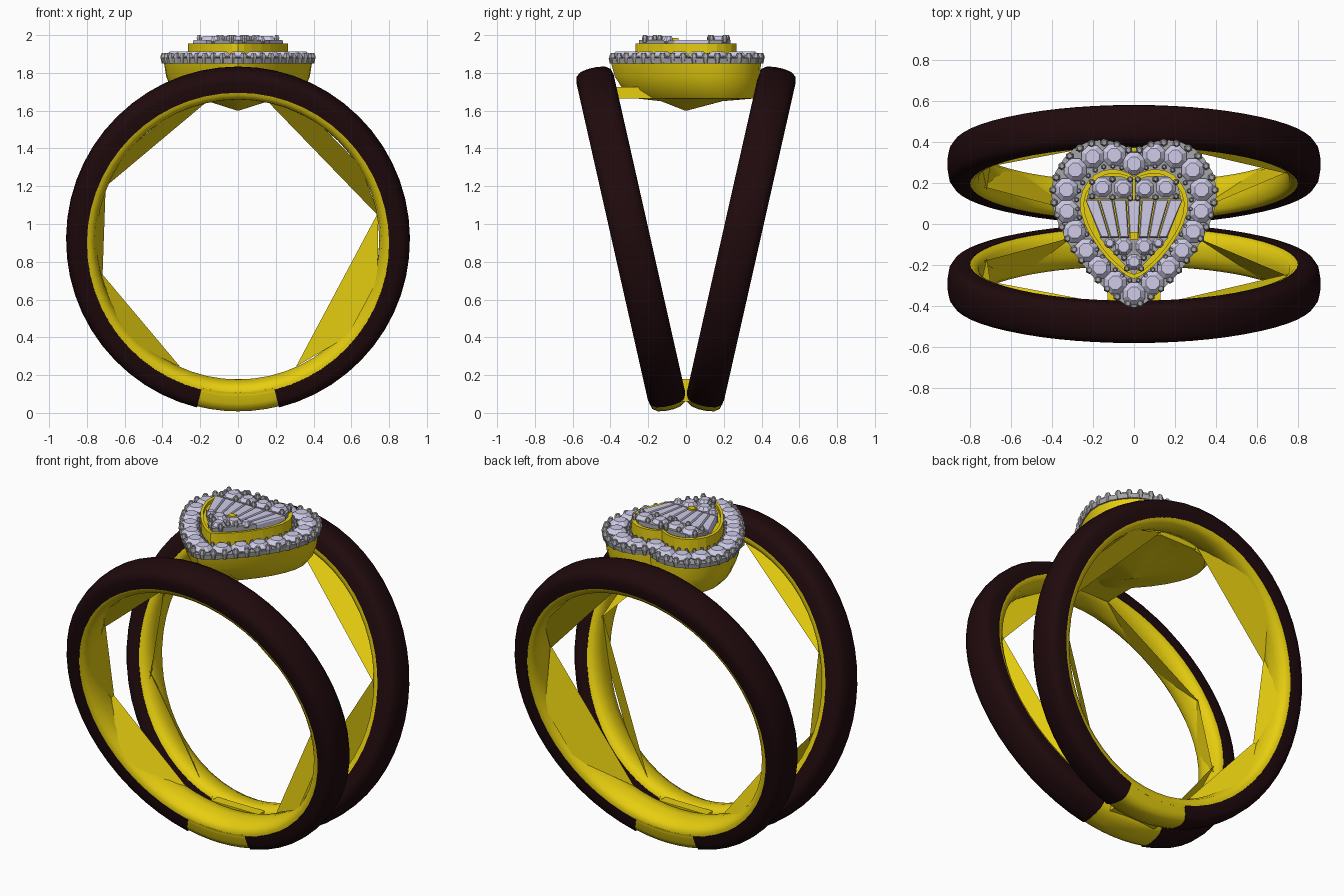
import bpy, bmesh, math
from mathutils import Vector

if "Cube" in bpy.data.objects:
    bpy.data.objects.remove(bpy.data.objects["Cube"])

def mat(name, rgb):
    m = bpy.data.materials.new(name)
    m.diffuse_color = (*rgb, 1)
    m.use_nodes = True
    m.node_tree.nodes["Principled BSDF"].inputs["Base Color"].default_value = m.diffuse_color
    return m

GOLD = mat("gold", (0.80, 0.62, 0.005))
DARK = mat("dark_enamel", (0.014, 0.003, 0.004))
GEM = mat("gem", (0.62, 0.60, 0.80))
GREY = mat("setting_grey", (0.38, 0.38, 0.40))

def finish(name, bm, material, smooth=None):
    bmesh.ops.recalc_face_normals(bm, faces=bm.faces)
    me = bpy.data.meshes.new(name)
    bm.to_mesh(me)
    bm.free()
    me.materials.append(material)
    if smooth:
        me.shade_smooth()
        me.set_sharp_from_angle(angle=math.radians(smooth))
    ob = bpy.data.objects.new(name, me)
    bpy.context.collection.objects.link(ob)
    return ob

def loft(bm, rings, loop=False):
    """Skin a stack of closed outlines; cap the ends unless it loops."""
    vs = [[bm.verts.new(p) for p in r] for r in rings]
    n = len(vs[0])
    for a, b in zip(vs, vs[1:] + vs[:1] if loop else vs[1:]):
        for i in range(n):
            j = (i + 1) % n
            bm.faces.new((a[i], a[j], b[j], b[i]))
    if not loop:
        bm.faces.new(vs[0])
        bm.faces.new(vs[-1])

def lathe(bm, x, y, profile, n=8):
    loft(bm, [[(x + r * math.cos(math.tau * (i + .5) / n),
                y + r * math.sin(math.tau * (i + .5) / n), z)
               for i in range(n)] for r, z in profile])

def round_gem(bm, x, y, z, r):
    lathe(bm, x, y, [(r * .35, z - .03), (r, z - .006), (r, z), (r * .6, z + .022)])

def box(bm, x0, x1, y0, y1, z0, z1):
    loft(bm, [[(x0, y0, z), (x1, y0, z), (x1, y1, z), (x0, y1, z)] for z in (z0, z1)])

# ---- the two tilted bands ----
TILT = math.radians(12.7)
def band_point(side, deg, r, v):
    a = math.radians(deg)
    h = 1.023 * r * math.sin(a)
    return (r * math.cos(a),
            side * (.29 + v * math.cos(TILT) + h * math.sin(TILT)),
            .918 + h * math.cos(TILT) - v * math.sin(TILT))

def band(name, side, profile, a0, a1, n, material):
    full = a1 - a0 >= 360
    bm = bmesh.new()
    loft(bm, [[band_point(side, a0 + (a1 - a0) * i / n, r, v) for r, v in profile]
              for i in range(n if full else n + 1)], full)
    finish(name, bm, material, 40)

def sym(half):
    return half + [(r, -v) for r, v in reversed(half)]

outer = sym([(.80, .098), (.855, .101), (.885, .092), (.903, .066), (.91, .025)])
shank = sym([(.79, .095), (.85, .097), (.88, .088), (.898, .062), (.905, .022)])
liner = sym([(.81, .096), (.785, .094), (.76, .075), (.748, .025)])
# flat panels cutting across the inside of the bands: (start angle, end angle)
CHORDS = [(8, 80), (100, 160), (158, 198), (194, 246), (-66, 10)]

for side, tag in ((-1, "front"), (1, "back")):
    band(tag + "_band_enamel", side, outer, -76, 256, 52, DARK)
    band(tag + "_band_shank", side, shank, -104.5, -75.5, 6, GOLD)
    band(tag + "_band_liner", side, liner, 0, 360, 56, GOLD)
    bm = bmesh.new()
    for a, b in CHORDS:
        d = (b - a) / 3
        bm.faces.new([bm.verts.new(band_point(side, ang, r, v)) for ang, r, v in
                      ((a, .755, -.07), (b, .755, -.07), (b - d, .765, .07), (a + d, .765, .07))])
    finish(tag + "_band_inner_panels", bm, GOLD)

bm = bmesh.new()
box(bm, -.16, .16, -.03, .03, .06, .18)
finish("shank_bridge", bm, GOLD)

# ---- heart outline ----
HALF = [(.055, .383), (.11, .40), (.17, .405), (.23, .395), (.29, .365), (.34, .315),
        (.38, .25), (.40, .17), (.395, .09), (.365, 0), (.32, -.09), (.26, -.18),
        (.19, -.265), (.11, -.34), (.05, -.385)]
OUTLINE = [(0, .35)] + HALF + [(0, -.405)] + [(-x, y) for x, y in reversed(HALF)]

def heart(s, z, dy=0.0):
    return [(x * s, y * s + dy, z) for x, y in OUTLINE]

def along_heart(s, count, offset=0.0):
    """Evenly spaced points along a scaled heart."""
    pts = [Vector(p) for p in heart(s, 0)]
    segs = list(zip(pts, pts[1:] + pts[:1]))
    total = sum((b - a).length for a, b in segs)
    out = []
    for k in range(count):
        d = total * ((k + offset) % count) / count
        for a, b in segs:
            l = (b - a).length
            if d <= l:
                out.append(a.lerp(b, d / l))
                break
            d -= l
    return out

# gold cup under the halo, with pointed base
bm = bmesh.new()
loft(bm, [heart(.01, 1.60), heart(.4, 1.65, .03), heart(.78, 1.665, .05),
          heart(.88, 1.71, .025), heart(.95, 1.78, .008), heart(.98, 1.853)])
finish("heart_cup", bm, GOLD, 30)

# bar joining the cup to the bands
bm = bmesh.new()
box(bm, -.13, .13, -.38, .38, 1.665, 1.725)
finish("cup_support_bar", bm, GOLD)

# halo plate, stones and prongs
bm = bmesh.new()
loft(bm, [heart(1.0, 1.85), heart(1.01, 1.878), heart(.66, 1.878), heart(.66, 1.85)], True)
for s, n, r in ((.985, 40, .02), (.70, 40, .013)):
    for p in along_heart(s, n, .5):
        lathe(bm, p.x, p.y, [(r * .6, 1.85), (r, 1.885), (r * .6, 1.905)], 6)
finish("halo_setting", bm, GREY)
bm = bmesh.new()
for p in along_heart(.84, 20):
    round_gem(bm, p.x, p.y, 1.89, .059)
finish("halo_stones", bm, GEM)

# raised inner heart wall and floor
bm = bmesh.new()
loft(bm, [heart(.66, 1.85), heart(.66, 1.955), heart(.61, 1.955), heart(.61, 1.85)], True)
loft(bm, [heart(.62, 1.86), heart(.62, 1.935)])
box(bm, -.02, .02, -.075, -.04, 1.93, 1.985)
finish("inner_heart_wall", bm, GOLD)

# raised seats at the lobes and the point
bm = bmesh.new()
for x in (-1, 1):
    loft(bm, [[(x * .005, .122, z), (x * .23, .122, z), (x * .215, .185, z),
               (x * .16, .235, z), (x * .06, .232, z), (x * .005, .212, z)]
              for z in (1.93, 1.975)])
loft(bm, [[(-.17, -.065, z), (0, -.25, z), (.17, -.065, z)] for z in (1.93, 1.975)])
finish("inner_stone_seats", bm, GREY)

# round stones in the inner heart
INNER = [(.155, .178, .053), (.052, .172, .05), (.05, -.11, .047), (.118, -.092, .028)]
bm = bmesh.new()
for s in (-1, 1):
    for x, y, r in INNER:
        round_gem(bm, s * x, y, 1.972, r)
round_gem(bm, 0, -.185, 1.972, .042)
finish("inner_round_stones", bm, GEM)

# beads between the inner stones
bm = bmesh.new()
for s in (-1, 1):
    for x, y in ((.105, .218), (.105, .13), (.205, .135), (.205, .205), (.018, .218),
                 (.018, .126), (.085, -.14), (.048, -.165), (.035, -.218)):
        lathe(bm, s * x, y, [(.012, 1.96), (.016, 1.985), (.009, 2.0)], 6)
finish("inner_beads", bm, GREY)

# fan of tapered baguettes
bm = bmesh.new()
N, TOP, BOT = 7, .24, .165
for i in range(N):
    f0, f1 = (i + .03) / N * 2 - 1, (i + .97) / N * 2 - 1
    def quad(inset, z):
        return [(f0 * BOT + inset, -.065 + inset, z), (f1 * BOT - inset, -.065 + inset, z),
                (f1 * TOP - inset, .12 - inset, z), (f0 * TOP + inset, .12 - inset, z)]
    loft(bm, [quad(0, 1.93), quad(0, 1.967), quad(.005, 1.975)])
finish("baguette_stones", bm, GEM)
